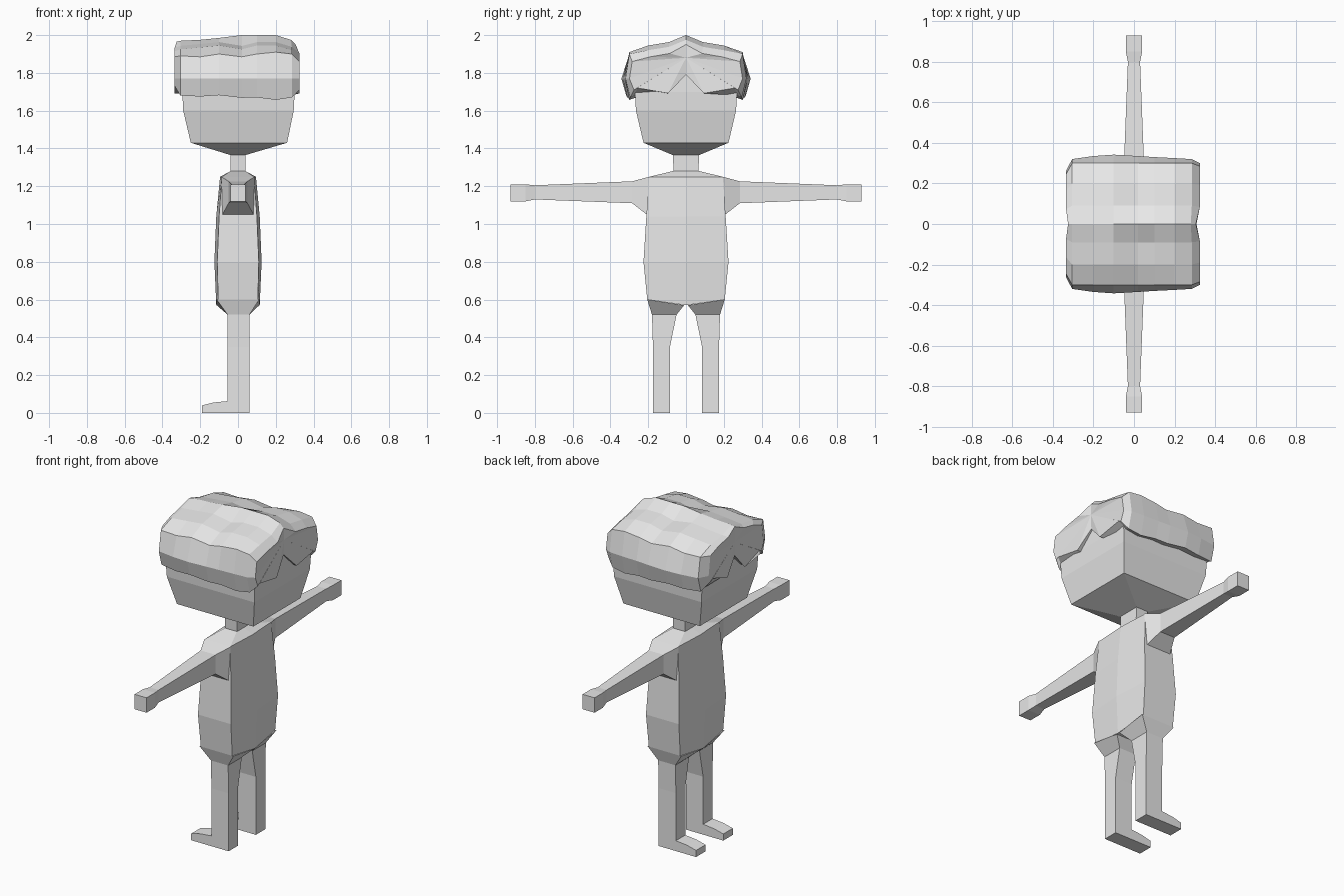
import bpy, bmesh

cube = bpy.data.objects.get("Cube")
if cube:
    bpy.data.objects.remove(cube, do_unlink=True)

# One plain grey for everything
grey = bpy.data.materials.new("plain_grey")
grey.use_nodes = True
grey.diffuse_color = (0.8, 0.8, 0.8, 1)
grey.node_tree.nodes["Principled BSDF"].inputs["Base Color"].default_value = (0.8, 0.8, 0.8, 1)


def loft(name, rings, centres=(None, None)):
    """Skin closed rings of points; cap the ends flat, or fan them to a centre point."""
    bm = bmesh.new()
    loops = [[bm.verts.new(p) for p in ring] for ring in rings]
    n = len(loops[0])
    for a, b in zip(loops, loops[1:]):
        for i in range(n):
            j = (i + 1) % n
            bm.faces.new((a[i], a[j], b[j], b[i]))
    for loop, centre in zip((loops[0], loops[-1]), centres):
        if centre is None:
            bm.faces.new(loop)
        else:
            c = bm.verts.new(centre)
            for i in range(n):
                bm.faces.new((loop[i], loop[(i + 1) % n], c))
    bmesh.ops.recalc_face_normals(bm, faces=bm.faces)
    mesh = bpy.data.meshes.new(name)
    bm.to_mesh(mesh)
    bm.free()
    mesh.materials.append(grey)
    obj = bpy.data.objects.new(name, mesh)
    bpy.context.collection.objects.link(obj)
    return obj


def rect_z(x0, x1, y, z):
    return [(x0, -y, z), (x1, -y, z), (x1, y, z), (x0, y, z)]


# Head and neck
loft("head", [rect_z(-.04, .04, .07, 1.365), rect_z(-.25, .26, .225, 1.43),
              rect_z(-.29, .295, .265, 1.6), rect_z(-.295, .30, .27, 1.7),
              rect_z(-.29, .295, .25, 1.84)])
loft("neck", [rect_z(-.04, .04, .065, 1.26), rect_z(-.04, .04, .07, 1.38)])


# Torso: six-sided rings, fuller along the middle
def torso_ring(x_mid, x_side, y, z, z_mid):
    return [(x_mid, 0, z_mid), (x_side, y, z), (-x_side, y, z),
            (-x_mid, 0, z_mid), (-x_side, -y, z), (x_side, -y, z)]


loft("torso", [torso_ring(.115, .105, .205, .6, .57), torso_ring(.125, .11, .225, .8, .8),
               torso_ring(.115, .10, .21, 1.04, 1.04), torso_ring(.095, .085, .195, 1.25, 1.25),
               torso_ring(.04, .04, .07, 1.28, 1.28)])


# Limbs, one for each side
def arm_ring(s, y, x, z0, z1):
    return [(-x, s * y, z0), (x, s * y, z0), (x, s * y, z1), (-x, s * y, z1)]


def leg_ring(s, x0, x1, y_in, y_out, z_in, z_out):
    return [(x0, s * y_in, z_in), (x1, s * y_in, z_in), (x1, s * y_out, z_out), (x0, s * y_out, z_out)]


def foot_ring(s, x, z):
    return [(x, s * .085, 0), (x, s * .175, 0), (x, s * .175, z), (x, s * .085, z)]


for s, side in ((-1, "front"), (1, "back")):
    loft(side + "_arm", [arm_ring(s, .195, .088, 1.04, 1.25), arm_ring(s, .285, .05, 1.11, 1.226),
                         arm_ring(s, .80, .03, 1.13, 1.205), arm_ring(s, .85, .04, 1.12, 1.21),
                         arm_ring(s, .93, .04, 1.12, 1.21)])
    loft(side + "_leg", [leg_ring(s, -.055, .06, .085, .175, 0, 0),
                         leg_ring(s, -.055, .06, .085, .175, .35, .35),
                         leg_ring(s, -.055, .06, .05, .18, .52, .52),
                         leg_ring(s, -.113, .113, .01, .205, .57, .6)])
    loft(side + "_foot", [foot_ring(s, -.19, .04), foot_ring(s, -.13, .055), foot_ring(s, -.05, .063)])


# Hair: ridged cap with bulging side bands and a peaked lower edge at each end
def hair_ring(x, ridge, shoulder, side, low, edge, squeeze=1.0, notch=0.0):
    half = [(0, ridge), (.09, shoulder + .018), (.2, shoulder), (.3, edge), (side, 1.77),
            (side - .025, low), (.272, low + .01), (.1, 1.692), (0, 1.79)]
    full = half + [(-y, z) for y, z in half[-2:0:-1]]
    return [(x - (notch if y == 0 else 0), y * squeeze, z) for y, z in full]


loft("hair", [hair_ring(-.335, 1.965, 1.915, .32, 1.73, 1.885, .82, -.01),
              hair_ring(-.305, 1.97, 1.925, .32, 1.68, 1.89),
              hair_ring(-.20, 1.975, 1.935, .335, 1.675, 1.885),
              hair_ring(-.10, 1.985, 1.945, .342, 1.682, 1.90),
              hair_ring(.02, 2.0, 1.925, .335, 1.668, 1.885),
              hair_ring(.10, 2.0, 1.945, .33, 1.67, 1.90),
              hair_ring(.20, 2.0, 1.945, .325, 1.657, 1.91),
              hair_ring(.285, 1.975, 1.92, .32, 1.67, 1.90, 1, .005),
              hair_ring(.325, 1.95, 1.885, .315, 1.71, 1.86, .95, .02)],
     centres=((-.325, 0, 1.87), (.308, 0, 1.88)))
